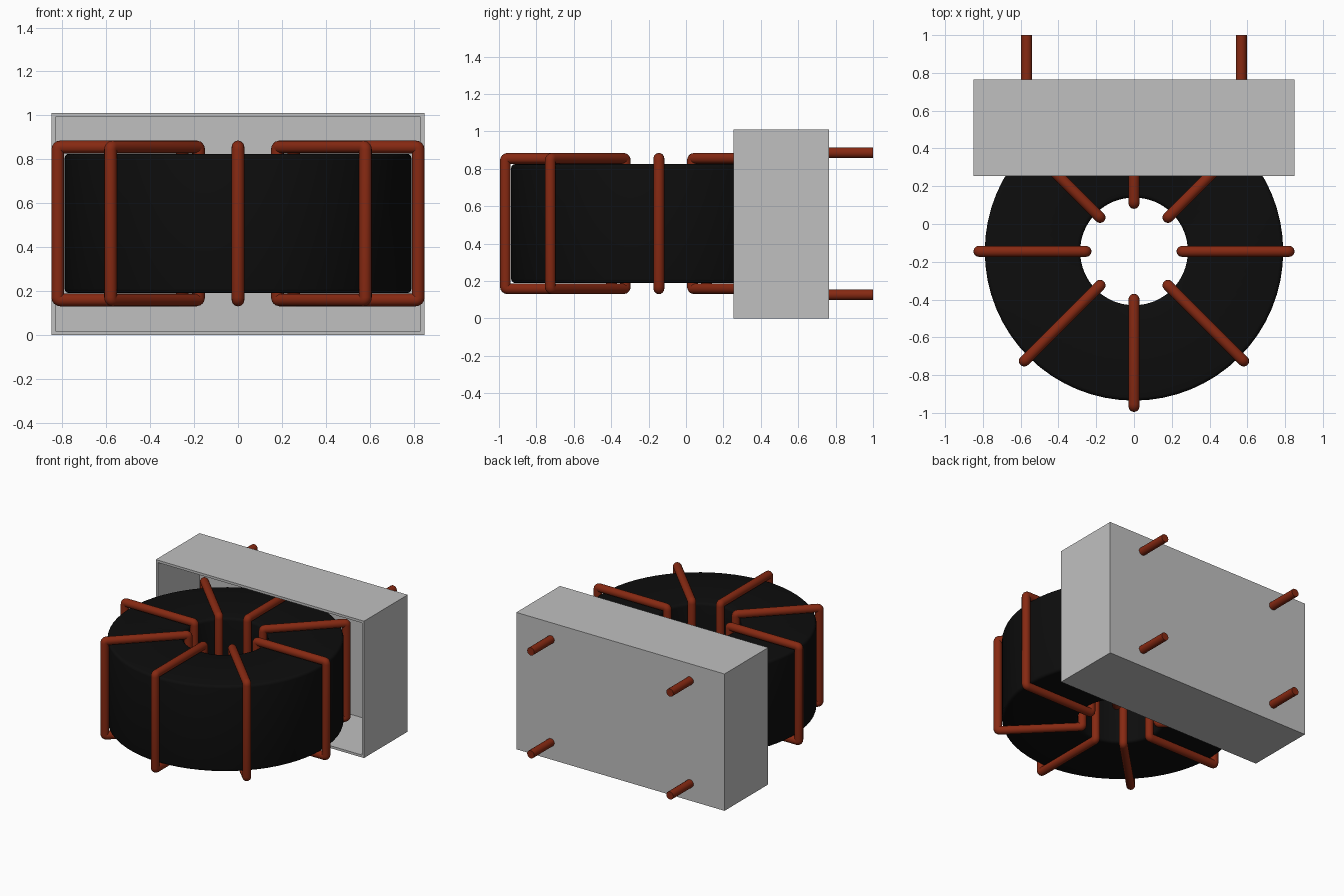
import bpy, bmesh, math
from mathutils import Matrix, Vector

default = bpy.data.objects.get("Cube")
if default:
    bpy.data.objects.remove(default, do_unlink=True)

CENTRE = Vector((0, -0.145, 0))   # axis of the ring core


def material(name, rgb, rough):
    m = bpy.data.materials.new(name)
    m.use_nodes = True
    m.diffuse_color = (*rgb, 1)
    bsdf = next(n for n in m.node_tree.nodes if n.type == 'BSDF_PRINCIPLED')
    bsdf.inputs["Base Color"].default_value = (*rgb, 1)
    bsdf.inputs["Roughness"].default_value = rough
    return m


grey = material("grey plastic", (0.53, 0.53, 0.53), 0.6)
black = material("black ferrite", (0.004, 0.004, 0.004), 0.6)
copper = material("copper enamel", (0.24, 0.022, 0.006), 0.5)


def make_object(name, bm, mat, smooth=None):
    bmesh.ops.recalc_face_normals(bm, faces=bm.faces)
    mesh = bpy.data.meshes.new(name)
    bm.to_mesh(mesh)
    bm.free()
    mesh.materials.append(mat)
    ob = bpy.data.objects.new(name, mesh)
    bpy.context.collection.objects.link(ob)
    if smooth:
        bpy.ops.object.select_all(action='DESELECT')
        ob.select_set(True)
        bpy.context.view_layer.objects.active = ob
        bpy.ops.object.shade_smooth_by_angle(angle=math.radians(smooth))
    return ob


def rounded_rect(r0, r1, z0, z1, fillet, steps):
    """Points of a rounded rectangle in the radius/height plane."""
    corners = [(r1, z1, 0), (r0, z1, 90), (r0, z0, 180), (r1, z0, 270)]
    pts = []
    for r, z, start in corners:
        cr = r + (fillet if r == r0 else -fillet)
        cz = z + (fillet if z == z0 else -fillet)
        for i in range(steps + 1):
            a = math.radians(start + 90 * i / steps)
            pts.append(Vector((cr + fillet * math.cos(a), 0, cz + fillet * math.sin(a))))
    return pts


def loft(bm, rings):
    """Bridge a closed series of closed vertex rings."""
    n = len(rings[0])
    for a, b in zip(rings, rings[1:] + rings[:1]):
        for i in range(n):
            j = (i + 1) % n
            bm.faces.new((a[i], a[j], b[j], b[i]))


# Ring core: rounded rectangle revolved about the vertical axis
bm = bmesh.new()
profile = rounded_rect(0.285, 0.79, 0.19, 0.825, 0.02, 3)
loft(bm, [[bm.verts.new(CENTRE + Matrix.Rotation(math.tau * k / 64, 3, 'Z') @ p) for p in profile]
          for k in range(64)])
make_object("ring_core", bm, black, 40)

# Wire turns: round section swept along a tight rectangular loop
WIRE, SIDES, FILLET, STEPS = 0.029, 16, 0.012, 4
path = rounded_rect(0.254, 0.821, 0.159, 0.856, FILLET, STEPS)
bm = bmesh.new()
rings = []
for i, p in enumerate(path):
    a = math.radians(90 * (i // (STEPS + 1)) + 90 * (i % (STEPS + 1)) / STEPS)
    out = Vector((math.cos(a), 0, math.sin(a)))
    rings.append([bm.verts.new(p + WIRE * (out * math.cos(t) + Vector((0, 1, 0)) * math.sin(t)))
                  for t in (math.tau * k / SIDES for k in range(SIDES))])
loft(bm, rings)
first = make_object("wire_turn_1", bm, copper, 40)
first.location = CENTRE
for k in range(1, 8):
    turn = bpy.data.objects.new(f"wire_turn_{k + 1}", first.data)
    turn.location = CENTRE
    turn.rotation_euler.z = k * math.tau / 8
    bpy.context.collection.objects.link(turn)

# Housing: thin-walled box open towards the front
bm = bmesh.new()
bmesh.ops.create_cube(bm, size=1)
bmesh.ops.scale(bm, vec=(1.70, 0.51, 1.01), verts=bm.verts)
bmesh.ops.translate(bm, vec=(0, 0.51, 0.505), verts=bm.verts)
front = min(bm.faces, key=lambda f: f.calc_center_median().y)
bmesh.ops.inset_region(bm, faces=[front], thickness=0.025)
front = min((f for f in bm.faces if abs(f.calc_center_median().x) < 0.01
             and abs(f.calc_center_median().z - 0.505) < 0.01),
            key=lambda f: f.calc_center_median().y)
ext = bmesh.ops.extrude_discrete_faces(bm, faces=[front])
bmesh.ops.translate(bm, vec=(0, 0.485, 0), verts=ext["faces"][0].verts)
make_object("housing", bm, grey)

# Connection pins on the back of the housing
for side, x in (("left", 0.568), ("right", -0.568)):
    for level, z in (("upper", 0.886), ("lower", 0.127)):
        bm = bmesh.new()
        bmesh.ops.create_cone(bm, cap_ends=True, segments=16, radius1=0.029, radius2=0.029, depth=0.255,
                              matrix=Matrix.Translation((x, 0.8725, z)) @ Matrix.Rotation(math.pi / 2, 4, 'X'))
        make_object(f"pin_{level}_{side}", bm, copper, 40)
